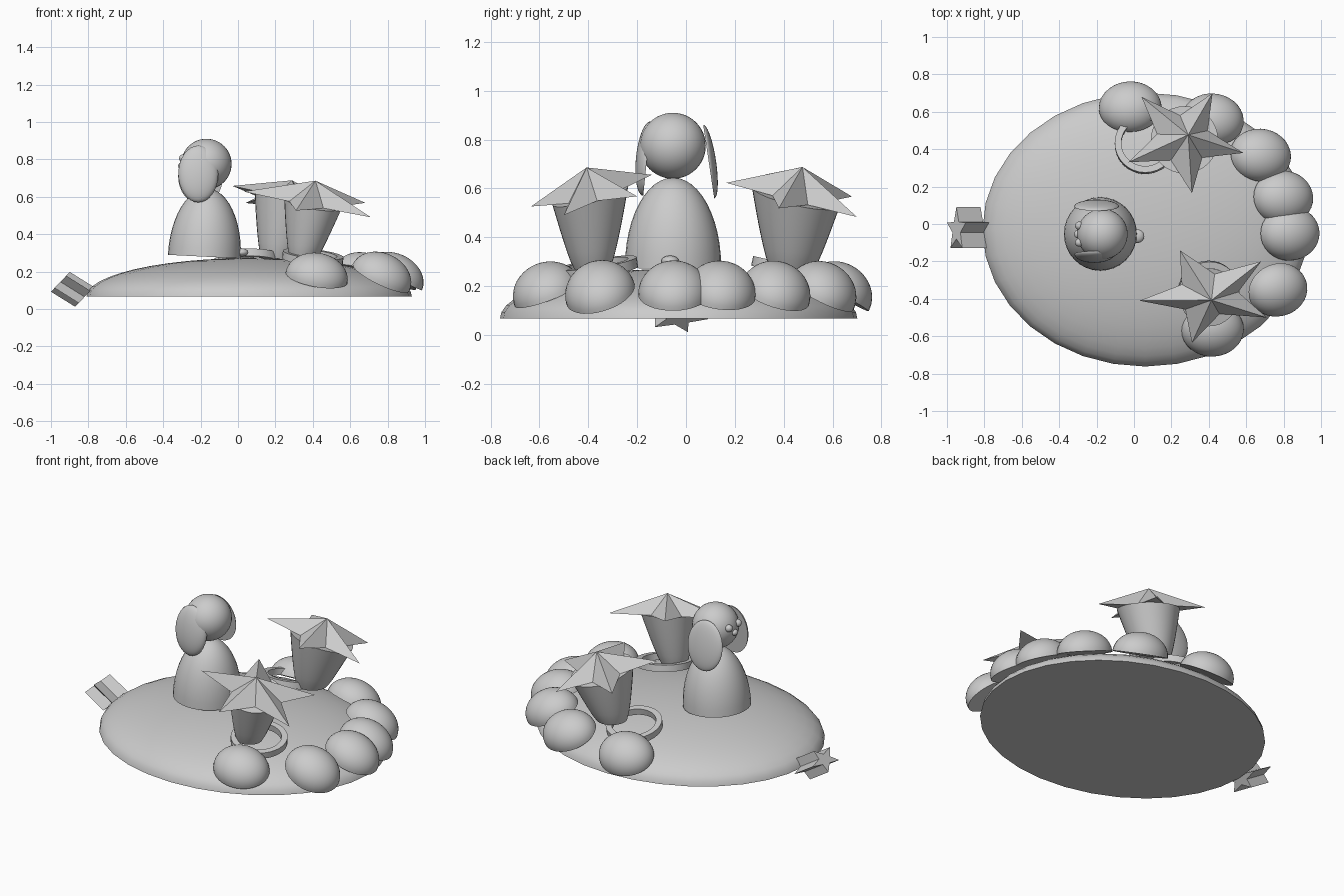
import bpy, bmesh, math
from mathutils import Vector, Matrix

if "Cube" in bpy.data.objects:
    bpy.data.objects.remove(bpy.data.objects["Cube"])

clay = bpy.data.materials.new("clay_grey")
clay.use_nodes = True
GREY = (0.6, 0.6, 0.6, 1)
clay.diffuse_color = GREY
clay.node_tree.nodes["Principled BSDF"].inputs["Base Color"].default_value = GREY

UP = Vector((0, 0, 1))
MID = Vector((0.06, -0.03, 0.067))      # island centre
SIZE = Vector((0.87, 0.732, 0.205))     # island radii


def finish(name, bm, smooth=True):
    bmesh.ops.recalc_face_normals(bm, faces=bm.faces)
    mesh = bpy.data.meshes.new(name)
    bm.to_mesh(mesh)
    bm.free()
    mesh.materials.append(clay)
    ob = bpy.data.objects.new(name, mesh)
    bpy.context.collection.objects.link(ob)
    if smooth:
        bpy.ops.object.select_all(action='DESELECT')
        ob.select_set(True)
        bpy.context.view_layer.objects.active = ob
        bpy.ops.object.shade_smooth_by_angle(angle=math.radians(40))
    return ob


def placed(loc, normal, scale=(1, 1, 1)):
    turn = UP.rotation_difference(Vector(normal)).to_matrix().to_4x4()
    return Matrix.Translation(loc) @ turn @ Matrix.Diagonal((*scale, 1))


def ball(name, loc, scale, normal=UP, half=False):
    """Ellipsoid, or a half one with a flat base facing away from the normal."""
    bm = bmesh.new()
    bmesh.ops.create_uvsphere(bm, u_segments=32, v_segments=24, radius=1)
    if half:
        bmesh.ops.delete(bm, geom=[v for v in bm.verts if v.co.z < -0.01], context='VERTS')
        bmesh.ops.holes_fill(bm, edges=[e for e in bm.edges if e.is_boundary], sides=0)
    bm.transform(placed(loc, normal, scale))
    return finish(name, bm)


def island_normal(x, y):
    u, v = (x - MID.x) / SIZE.x, (y - MID.y) / SIZE.y
    w = math.sqrt(max(0.12, 1 - u * u - v * v))
    return Vector((u / SIZE.x, v / SIZE.y, w / SIZE.z)).normalized()


def ring_of(bm, count, point):
    return [bm.verts.new(point(2 * math.pi * i / count)) for i in range(count)]


def bridge(bm, a, b):
    n = len(a)
    for i in range(n):
        bm.faces.new((a[i], a[(i + 1) % n], b[(i + 1) % n], b[i]))


def hoop(name, loc, outer=0.163, inner=0.128, height=0.04):
    bm = bmesh.new()
    h = height / 2
    rings = [ring_of(bm, 32, lambda a: (r * math.cos(a), r * math.sin(a), z))
             for r, z in ((outer, -h), (outer, h), (inner, h), (inner, -h))]
    for i in range(4):
        bridge(bm, rings[i], rings[(i + 1) % 4])
    bm.transform(placed(loc, island_normal(loc[0], loc[1])))
    finish(name, bm)


def trunk(name, foot, top, r0, r1, slope):
    """Tapered trunk, level at the foot and tilted to the crown at the top."""
    bm = bmesh.new()
    foot, top = Vector(foot), Vector(top)
    rings = []
    for k in range(9):
        t = k / 8
        c, r = foot.lerp(top, t), r0 + (r1 - r0) * t ** 0.8
        rings.append(ring_of(bm, 32, lambda a: c + Vector((
            r * math.cos(a), r * math.sin(a),
            t * r * (slope[0] * math.cos(a) + slope[1] * math.sin(a))))))
    for a, b in zip(rings, rings[1:]):
        bridge(bm, a, b)
    bm.faces.new(rings[0])
    bm.faces.new(rings[-1])
    finish(name, bm)


def crown(name, tips, centre, slope, rise):
    """Five-pointed faceted star lying in a sloped plane."""
    bm = bmesh.new()
    c = Vector(centre)
    flat = [Vector((x - c.x, y - c.y, 0)) for x, y in tips]
    edge = []
    for i, p in enumerate(flat):
        edge += [p, (p + flat[(i + 1) % 5]) * 0.27]
    rim = [bm.verts.new(c + Vector((p.x, p.y, slope[0] * p.x + slope[1] * p.y))) for p in edge]
    peak = bm.verts.new(c + Vector((-slope[0], -slope[1], 1)) * rise)
    under = bm.verts.new(c)
    for i in range(10):
        j = (i + 1) % 10
        bm.faces.new((rim[i], rim[j], peak))
        bm.faces.new((rim[j], rim[i], under))
    finish(name, bm, smooth=False)


# Island
ball("island", MID, SIZE, half=True)

# Seated animal, facing -x
ball("body", (-0.18, -0.053, 0.28), (0.195, 0.197, 0.365), (0.05, 0, 1), half=True)
ball("head", (-0.169, -0.054, 0.775), (0.135,) * 3)
ball("front_ear", (-0.212, -0.16, 0.722), (0.107, 0.153, 0.045), (0, -1, 0.1), half=True)
ball("back_ear", (-0.2, 0.093, 0.71), (0.12, 0.152, 0.03), (0, 1, 0.15), half=True)
for side, dy in (("front", -0.045), ("back", 0.045)):
    ball(side + "_eye", (-0.293, -0.054 + dy, 0.805), (0.022,) * 3)
ball("nose", (-0.302, -0.054, 0.765), (0.018, 0.022, 0.018))
ball("tail", (0.018, -0.065, 0.303), (0.037, 0.036, 0.022))

# Bushes along the +x shore
bushes = [(-0.02, 0.62), (0.42, 0.555), (0.675, 0.365), (0.795, 0.14),
          (0.83, -0.05), (0.765, -0.35), (0.42, -0.565)]
for i, (x, y) in enumerate(bushes):
    ball(f"bush_{i + 1}", (x, y, 0.168), (0.168, 0.146, 0.13), island_normal(x, y), half=True)

# Two star-topped trees and their ground hoops
slope_a, slope_b = (-0.209, -0.219), (-0.17, 0.24)
trunk("back_trunk", (0.215, 0.435, 0.27), (0.27, 0.45, 0.567), 0.09, 0.18, slope_a)
crown("back_crown", [(0.42, 0.70), (0.04, 0.68), (-0.03, 0.33), (0.31, 0.165), (0.585, 0.38)],
      (0.265, 0.451, 0.57), slope_a, 0.118)
trunk("front_trunk", (0.35, -0.385, 0.27), (0.402, -0.392, 0.57), 0.073, 0.155, slope_b)
crown("front_crown", [(0.68, -0.2), (0.245, -0.14), (0.03, -0.41), (0.31, -0.635), (0.71, -0.5)],
      (0.395, -0.38, 0.573), slope_b, 0.113)
hoop("back_hoop", (0.06, 0.43, 0.268))
hoop("front_hoop", (0.4, -0.36, 0.275))

# Star-shaped prism on the -x shore
bm = bmesh.new()
across, axis = Vector((0.69, 0, 0.72)), Vector((-0.85, 0, 0.53))
hub = Vector((-0.885, -0.03, 0.105))
ends = []
for s in (-0.076, 0.076):
    loop = []
    for i in range(10):
        r, a = (1, 0.42)[i % 2], math.pi * i / 5
        loop.append(bm.verts.new(hub + axis * s + across * (0.077 * r * math.sin(a))
                                 + Vector((0, 0.12 * r * math.cos(a), 0))))
    ends.append(loop)
bridge(bm, *ends)
for loop in ends:
    bm.faces.new(loop)
finish("shore_star", bm, smooth=False)
